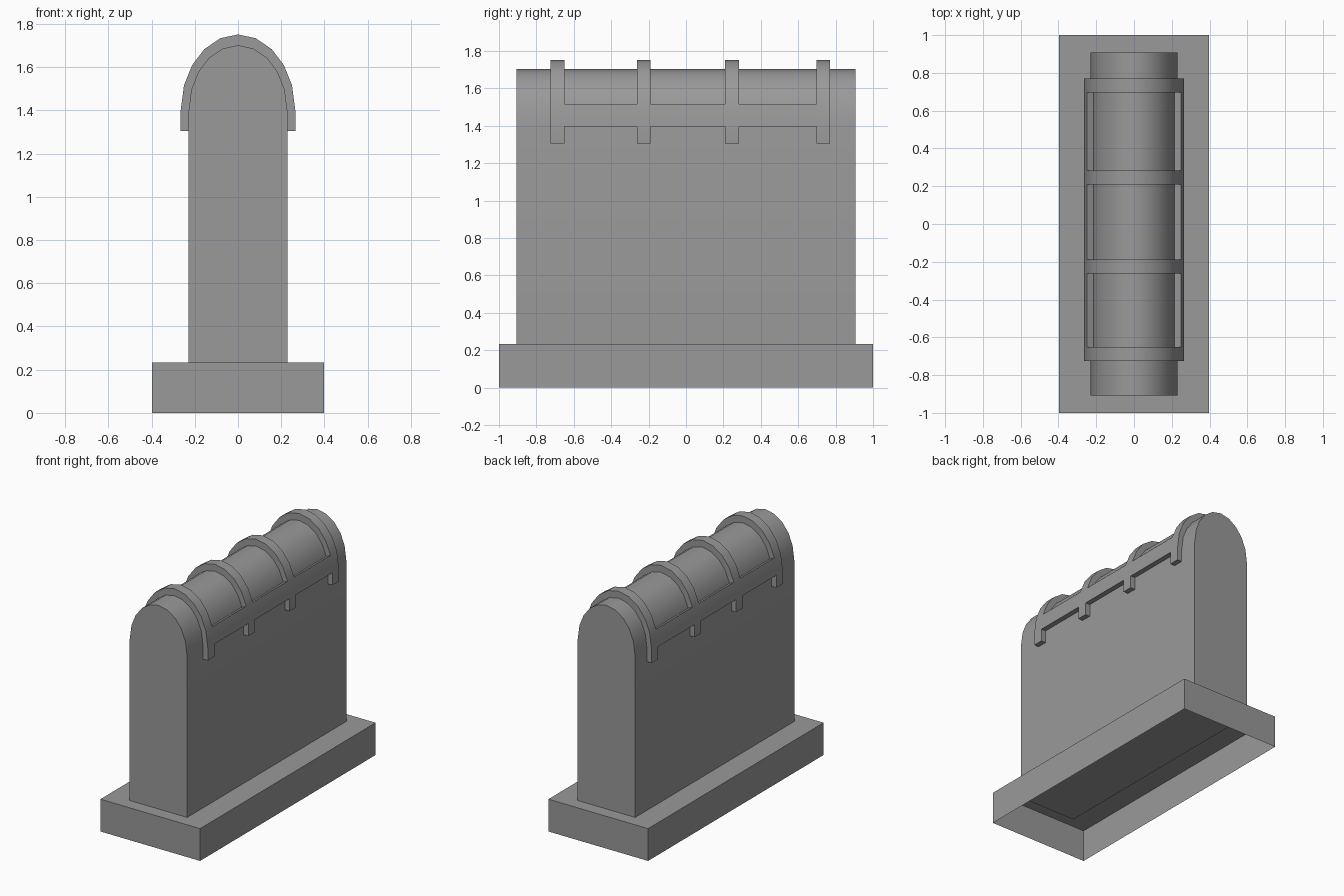
import bpy, bmesh
from math import sin, cos, radians

if "Cube" in bpy.data.objects:
    bpy.data.objects.remove(bpy.data.objects["Cube"], do_unlink=True)

# One stone colour for everything
stone = bpy.data.materials.new("grey_stone")
stone.use_nodes = True
GREY = (0.32, 0.32, 0.32, 1)
stone.diffuse_color = GREY
stone.node_tree.nodes["Principled BSDF"].inputs["Base Color"].default_value = GREY

SPRING, BASE_TOP = 1.395, 0.233
quarter = [0, 20, 37, 54, 72]
ANGLES = quarter + [90] + [180 - a for a in reversed(quarter)]


def arch(rx, top, foot):
    """Round-topped outline (x, z) running from the right foot to the left foot."""
    curve = [(rx * cos(radians(a)), SPRING + (top - SPRING) * sin(radians(a))) for a in ANGLES]
    return [(rx, foot)] + curve + [(-rx, foot)]


def finish(name, bm):
    bmesh.ops.recalc_face_normals(bm, faces=bm.faces)
    mesh = bpy.data.meshes.new(name)
    bm.to_mesh(mesh)
    bm.free()
    mesh.materials.append(stone)
    obj = bpy.data.objects.new(name, mesh)
    bpy.context.collection.objects.link(obj)
    bpy.ops.object.select_all(action="DESELECT")
    obj.select_set(True)
    bpy.context.view_layer.objects.active = obj
    bpy.ops.object.shade_smooth_by_angle(angle=radians(30))
    return obj


# Plinth: a box shell, open underneath
bm = bmesh.new()
bmesh.ops.create_cube(bm, size=1)
for v in bm.verts:
    v.co = (v.co.x * 0.795, v.co.y * 2, (v.co.z + 0.5) * BASE_TOP)
underside = [f for f in bm.faces if f.calc_center_median().z < 0.01]
bmesh.ops.delete(bm, geom=underside, context="FACES_ONLY")
plinth = finish("plinth", bm)

# Wall: arched outline extruded along the length
bm = bmesh.new()
front = bm.faces.new([bm.verts.new((x, -0.907, z)) for x, z in arch(0.229, 1.702, BASE_TOP - 0.015)])
result = bmesh.ops.extrude_face_region(bm, geom=[front], use_keep_orig=True)
moved = [g for g in result["geom"] if isinstance(g, bmesh.types.BMVert)]
bmesh.ops.translate(bm, verts=moved, vec=(0, 1.814, 0))
wall = finish("arched_wall", bm)

# Capping frame: four arched ribs joined by a rail along each side
layers = [arch(0.229, 1.702, 1.305), arch(0.266, 1.752, 1.305)]
rib_centres = [-0.687, -0.226, 0.246, 0.734]
ys = [c + side for c in rib_centres for side in (-0.037, 0.037)]
last = len(layers[0]) - 2
cells = {(i, j) for i in range(len(ys) - 1) for j in range(last + 1)
         if i % 2 == 0 or j in (1, last - 1)}

bm = bmesh.new()
cache = {}


def corner(i, j, layer):
    key = (i, j, layer)
    if key not in cache:
        x, z = layers[layer][j]
        cache[key] = bm.verts.new((x, ys[i], z))
    return cache[key]


for i, j in sorted(cells):
    ring = [(i, j), (i + 1, j), (i + 1, j + 1), (i, j + 1)]
    neighbours = [(i, j - 1), (i + 1, j), (i, j + 1), (i - 1, j)]
    for layer in (0, 1):
        bm.faces.new([corner(*p, layer) for p in ring])
    # Close the edge wherever the frame stops
    for k, other in enumerate(neighbours):
        if other not in cells:
            a, b = ring[k], ring[(k + 1) % 4]
            bm.faces.new([corner(*a, 0), corner(*b, 0), corner(*b, 1), corner(*a, 1)])
frame = finish("capping_frame", bm)
